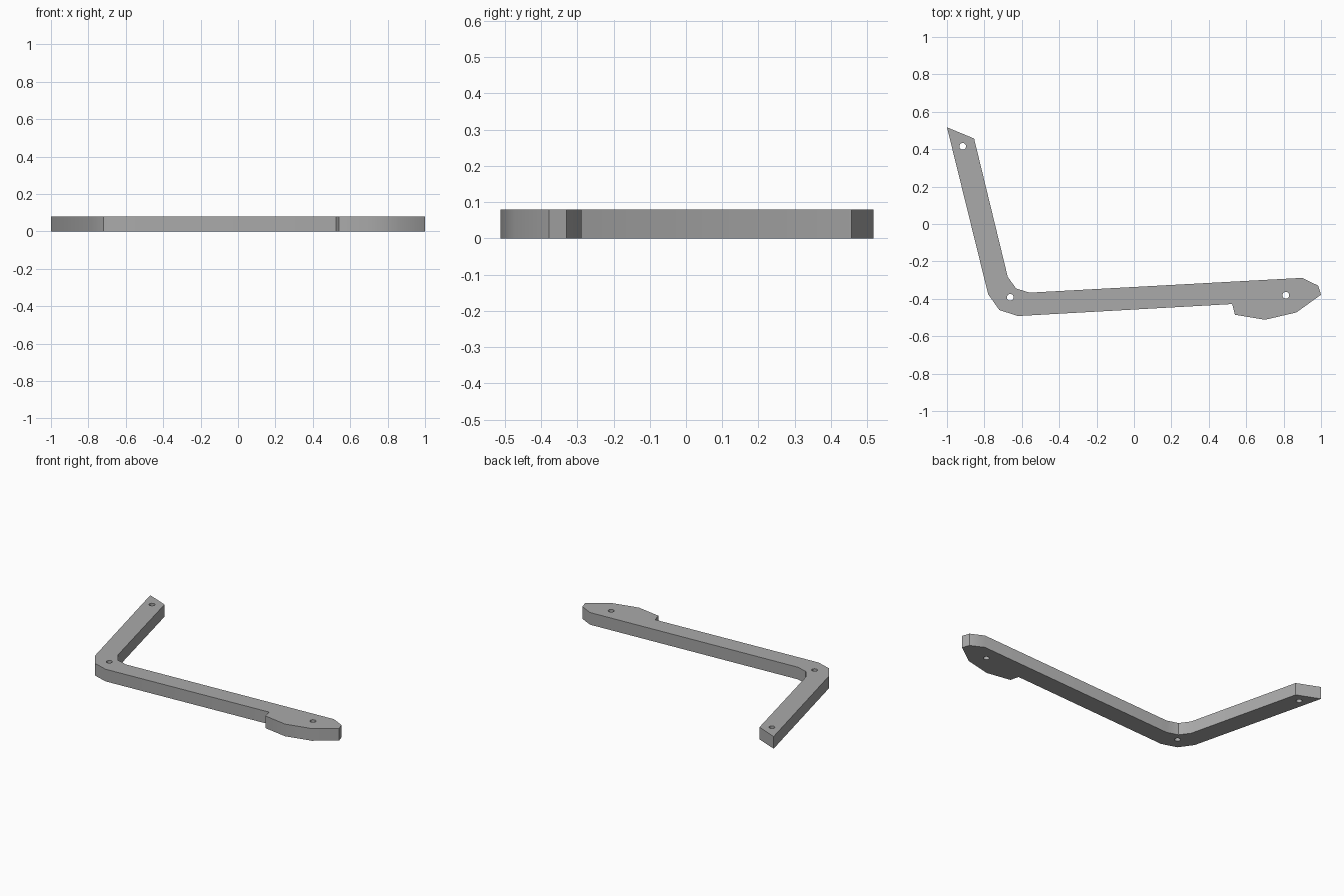
import bpy, bmesh
from math import cos, sin, pi, radians

cube = bpy.data.objects.get("Cube")
if cube:
    bpy.data.objects.remove(cube, do_unlink=True)

THICKNESS = 0.08
HOLE_RADIUS = 0.018

# Outline of the bent arm with its widened, tapered head
OUTLINE = [
    (-1.0, 0.517), (-0.855, 0.457),                                 # short arm end
    (-0.675, -0.283), (-0.63, -0.345), (-0.558, -0.367),            # inner bend
    (0.90, -0.288), (0.985, -0.33), (1.0, -0.378),                  # head tip
    (0.868, -0.473), (0.70, -0.512), (0.54, -0.485), (0.525, -0.428),  # head underside
    (-0.62, -0.492), (-0.72, -0.46), (-0.78, -0.375),               # outer bend
]
HOLES = [(-0.916, 0.415), (-0.662, -0.392), (0.812, -0.381)]


def circle(cx, cy, r, n=16):
    return [(cx + r * cos(2 * pi * i / n), cy + r * sin(2 * pi * i / n)) for i in range(n)]


def add_loop(curve, points):
    spline = curve.splines.new('POLY')
    spline.points.add(len(points) - 1)
    for p, (x, y) in zip(spline.points, points):
        p.co = (x, y, 0, 1)
    spline.use_cyclic_u = True


# Grey plastic
grey = bpy.data.materials.new("grey")
grey.use_nodes = True
colour = (0.4, 0.4, 0.4, 1)
grey.diffuse_color = colour
grey.node_tree.nodes["Principled BSDF"].inputs["Base Color"].default_value = colour

# Flat bracket with three pivot holes
curve = bpy.data.curves.new("bent_arm", 'CURVE')
curve.dimensions = '2D'
curve.fill_mode = 'BOTH'
curve.extrude = THICKNESS / 2
add_loop(curve, OUTLINE)
for x, y in HOLES:
    add_loop(curve, circle(x, y, HOLE_RADIUS))
curve.materials.append(grey)
arm = bpy.data.objects.new("bent_arm", curve)
arm.location.z = THICKNESS / 2
bpy.context.collection.objects.link(arm)

# Turn into a clean, welded mesh with crisp edges
bpy.ops.object.select_all(action='DESELECT')
arm.select_set(True)
bpy.context.view_layer.objects.active = arm
bpy.ops.object.convert(target='MESH')
bm = bmesh.new()
bm.from_mesh(arm.data)
bmesh.ops.remove_doubles(bm, verts=bm.verts, dist=0.0005)
bmesh.ops.recalc_face_normals(bm, faces=bm.faces)
bm.to_mesh(arm.data)
bm.free()
bpy.ops.object.shade_smooth_by_angle(angle=radians(30))
